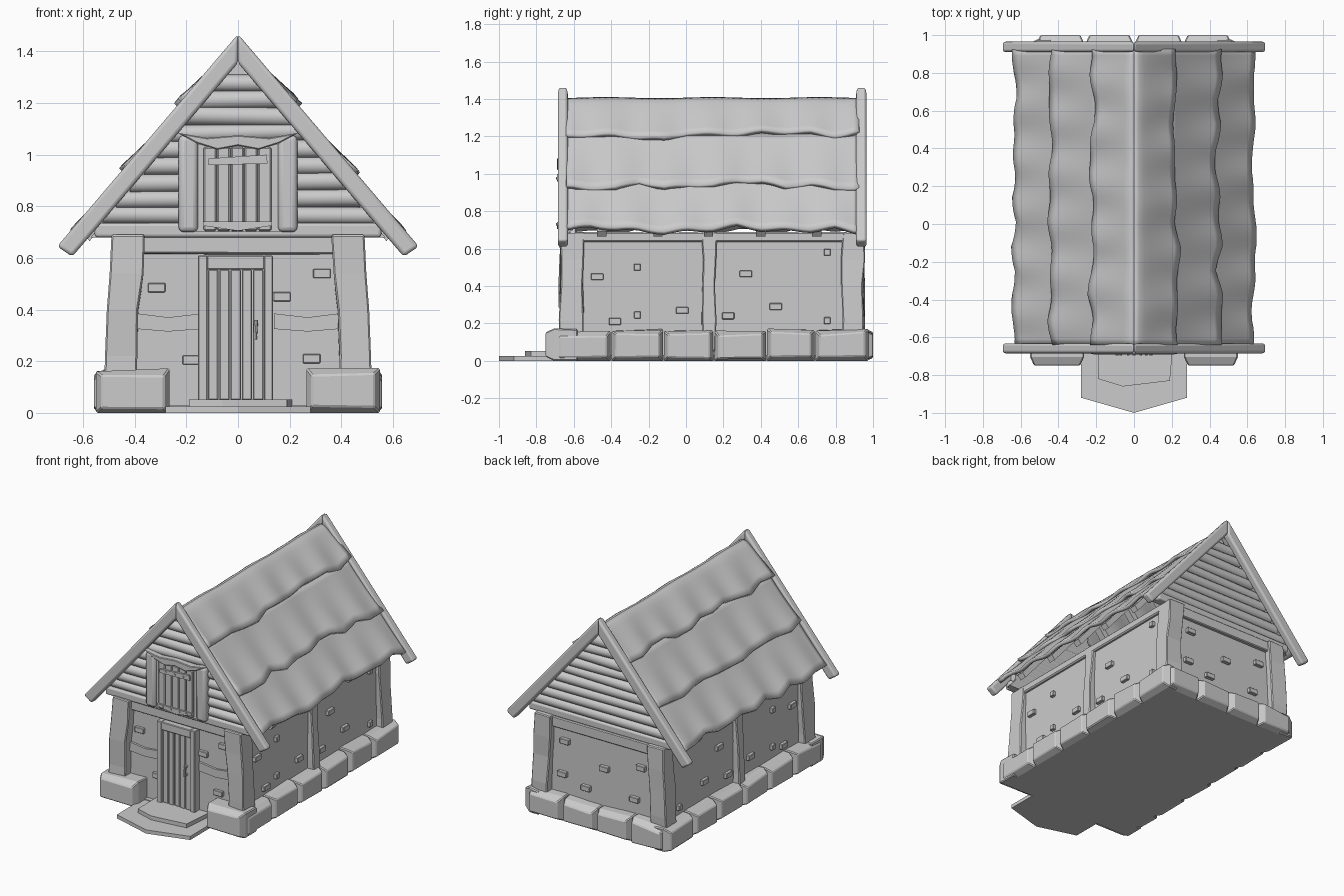
import bpy, bmesh, random
from math import sin, sqrt, pi, atan2
from mathutils import Matrix, Vector

if "Cube" in bpy.data.objects:
    bpy.data.objects.remove(bpy.data.objects["Cube"])

random.seed(4)
smooth = []


def finish(name, bm, bevel=0, seg=1, soft=False):
    bmesh.ops.recalc_face_normals(bm, faces=bm.faces)
    me = bpy.data.meshes.new(name)
    bm.to_mesh(me)
    bm.free()
    ob = bpy.data.objects.new(name, me)
    bpy.context.collection.objects.link(ob)
    if bevel:
        m = ob.modifiers.new("bevel", 'BEVEL')
        m.width, m.segments = bevel, seg
    if soft:
        smooth.append(ob)
    return ob


def box(name, x, y, z, bevel=0, jit=0, seg=1, soft=False):
    bm = bmesh.new()
    bmesh.ops.create_cube(bm, size=1)
    for v in bm.verts:
        v.co = [a[0] + (c + .5) * (a[1] - a[0]) for a, c in zip((x, y, z), v.co)]
        v.co += Vector([random.uniform(-jit, jit) for _ in range(3)])
    return finish(name, bm, bevel, seg, soft)


def prism(name, pts, a, b, axis='y', bevel=0, seg=1, soft=False):
    """Extrude a 2D outline from a to b along y (xz outline) or z (xy outline)."""
    bm = bmesh.new()
    put = (lambda p, t: (p[0], t, p[1])) if axis == 'y' else (lambda p, t: (p[0], p[1], t))
    A = [bm.verts.new(put(p, a)) for p in pts]
    B = [bm.verts.new(put(p, b)) for p in pts]
    bm.faces.new(A)
    bm.faces.new(B)
    for i in range(len(pts)):
        j = (i + 1) % len(pts)
        bm.faces.new((A[i], A[j], B[j], B[i]))
    return finish(name, bm, bevel, seg, soft)


def rod(name, p, q, r, sides=12):
    p, q = Vector(p), Vector(q)
    bm = bmesh.new()
    rot = (q - p).to_track_quat('Z', 'Y').to_matrix().to_4x4()
    bmesh.ops.create_cone(bm, cap_ends=True, segments=sides, radius1=r, radius2=r,
                          depth=(q - p).length, matrix=Matrix.Translation((p + q) / 2) @ rot)
    return finish(name, bm, soft=True)


def stone(name, x, y, z, out):
    """Block whose outward face is inset and bulges out."""
    bm = bmesh.new()
    bmesh.ops.create_cube(bm, size=1)
    for v in bm.verts:
        v.co = [a[0] + (c + .5) * (a[1] - a[0]) for a, c in zip((x, y, z), v.co)]
        if v.co.z > .1:
            v.co.z += random.uniform(-.008, .008)
    out = Vector(out)
    f = [f for f in bm.faces if f.normal.dot(out) > .9] or \
        [max(bm.faces, key=lambda f: f.calc_center_median().dot(out))]
    bm.normal_update()
    bmesh.ops.inset_region(bm, faces=f, thickness=.03, depth=0)
    for v in f[0].verts:
        v.co += out * .045 + Vector((0, 0, random.uniform(-.01, .006)))
    return finish(name, bm, .006)


def post(name, sx, y0, y1):
    """Rough tapering corner or wall post with a wobbling outline."""
    bm = bmesh.new()
    rings = []
    for z, w in ((0.05, .52), (.22, .515), (.40, .508), (.54, .497), (.69, .49)):
        j = lambda: random.uniform(-.008, .008)
        inner = w - .125
        rings.append([bm.verts.new((sx * x, y + j(), z)) for x, y in
                      ((inner + j(), y0), (w, y0), (w, y1), (inner, y1))])
    for a, b in zip(rings, rings[1:]):
        for i in range(4):
            bm.faces.new((a[i], a[(i + 1) % 4], b[(i + 1) % 4], b[i]))
    bm.faces.new(rings[0])
    bm.faces.new(rings[-1])
    return finish(name, bm, .006)


# Walls and floor
box("walls", (-.47, .47), (-.61, .905), (.0, .68))
box("floor_slab", (-.51, .51), (-.64, .95), (.0, .03))

# Foundation stones
ys = (-.70, -.40, -.12, .15, .43, .69, .98)
for s in (-1, 1):
    for a, b in zip(ys, ys[1:]):
        stone("side_stone", sorted((s * .44, s * .512)), (a + .003, b - .003), (0, .165), (s, 0, 0))
    stone("front_stone", sorted((s * .265, s * .55)), (-.705, -.58), (0, .168), (0, -1, 0))
xs = (-.52, -.26, 0, .26, .52)
for a, b in zip(xs, xs[1:]):
    stone("back_stone", (a + .003, b - .003), (.87, .955), (0, .165), (0, 1, 0))

# Posts and top plates
for s in (-1, 1):
    post("front_post", s, -.675, -.55)
    post("middle_post", s, .085, .16)
    post("back_post", s, .835, .95)
    box("side_plate", sorted((s * .42, s * .49)), (-.6, .9), (.635, .69), .008)
box("front_plate", (-.40, .40), (-.64, -.58), (.615, .685), .006, .004)
box("back_plate", (-.40, .40), (.88, .93), (.615, .685), .006, .004)

# Sagging mid boards beside the door
for s in (-1, 1):
    prism("front_mid_board", [(s * .39, .325), (s * .27, .315), (s * .14, .325), (s * .14, .385),
                              (s * .27, .37), (s * .39, .385)], -.625, -.60)

# Exposed bricks
def brick(name, u, z, w, place):
    x, y = place(u, w)
    box(name, x, y, (z - .018, z + .018), .003)

for u, z in ((-.315, .485), (-.18, .205), (.17, .45), (.325, .54), (.285, .21)):
    brick("front_brick", u, z, .034, lambda u, w: ((u - w, u + w), (-.63, -.6)))
for u, z in ((-.3, .5), (.28, .53), (-.25, .27), (.12, .25), (.3, .3), (-.02, .42)):
    brick("back_brick", u, z, .034, lambda u, w: ((u - w, u + w), (.89, .93)))
for s in (-1, 1):
    for u, z, w in ((-.475, .45, .033), (-.26, .5, .018), (-.38, .21, .033), (-.26, .245, .018),
                    (-.02, .27, .033), (.32, .465, .033), (.225, .24, .033), (.48, .29, .033),
                    (.755, .58, .018), (.755, .215, .018)):
        brick("side_brick", u, z, w, lambda u, w: (sorted((s * .46, s * .492)), (u - w, u + w)))

# Doorstep slabs
prism("lower_step", [(-.28, -.6), (.28, -.6), (.28, -.92), (0, -1), (-.28, -.92)], 0, .025, 'z')
prism("upper_step", [(-.19, -.6), (.21, -.6), (.19, -.83), (-.06, -.86), (-.19, -.82)], .02, .052, 'z')

# Door
for x0, x1 in ((-.155, -.118), (.10, .135)):
    box("door_jamb", (x0, x1), (-.665, -.6), (.04, .61), .004)
box("door_lintel", (-.12, .102), (-.665, -.6), (.555, .61), .004)
for i in range(5):
    x = -.118 + i * .0436
    box("door_plank", (x + .002, x + .0416), (-.65 - random.uniform(0, .006), -.6), (.05, .555), .004)
rod("door_handle", (.065, -.675, .285), (.07, -.675, .36), .008, 8)
for z in (.295, .35):
    rod("handle_mount", (.067, -.64, z), (.067, -.675, z), .009, 8)

# Gable ends: backing panel and stacked logs
for name, y, d in (("front", -.62, -1), ("back", .885, 1)):
    prism(name + "_gable_panel", [(-.57, .68), (.57, .68), (0, 1.365)], y, y - d * .03)
    box(name + "_gable_beam", (-.555, .555), sorted((y - d * .02, y + d * .035)), (.68, .735), .012, seg=3, soft=True)
    for i in range(9):
        z = .765 + i * .064
        h = (1.395 - z) / 1.2
        t = random.uniform(-.006, .006)
        rod(name + "_gable_log", (-h, y, z - t), (h, y, z + t), .035 + random.uniform(-.002, .003))

# Loft shutter with frame
for s in (-1, 1):
    box("shutter_post", sorted((s * .155, s * .23)), (-.685, -.61), (.70, 1.075), .02, seg=3, soft=True)
prism("shutter_lintel", [(-.235, 1.085), (-.16, 1.045), (-.08, 1.02), (0, 1.035), (.08, 1.02), (.16, 1.045),
                         (.235, 1.085), (.12, 1.065), (0, 1.075), (-.12, 1.065)], -.69, -.61, bevel=.004)
box("shutter_backing", (-.16, .16), (-.665, -.61), (.70, 1.04))
for i in range(5):
    x = -.135 + i * .053
    box("shutter_plank", (x + .001, x + .052), (-.677 - random.uniform(0, .004), -.65), (.705, 1.03), .006)
prism("upper_strap", [(-.115, .96), (.115, .965), (.11, 1.0), (-.115, .985)], -.69, -.67)
prism("lower_strap", [(-.135, .725), (0, .705), (.13, .725), (.13, .742), (-.135, .742)], -.69, -.67)
for x, z in [(x, .977) for x in (-.07, 0, .065)] + [(x, .73) for x in (-.09, -.03, .035, .09)]:
    rod("strap_nail", (x, -.695, z), (x, -.68, z), .007, 8)

# Barge boards
for y0, y1 in ((-.685, -.632), (.91, .965)):
    for s in (-1, 1):
        prism("barge_board", [(0, 1.467), (s * .70, .645), (s * .642, .605), (0, 1.355)],
              y0, y1, bevel=.014, seg=3, soft=True)


# Roof: three overlapping wavy courses per slope
def roof_z(x):
    return 1.455 - 1.2 * sqrt(x * x + .0016)


def course(s, x0, x1, lift, ph):
    bm = bmesh.new()
    n, m = 48, 8
    steps = [random.uniform(-.018, .018) for _ in range(n // 4 + 2)]
    rows = []
    for i in range(n + 1):
        y = -.64 + 1.565 * i / n
        k, f = i // 4, (i % 4) / 4
        edge = steps[k] * (1 - f) + steps[k + 1] * f
        row = []
        for j in range(m + 1):
            t = j / m
            x = x0 + (x1 + edge - x0) * t
            wave = .010 * sin(y * 23 + ph) * t + .005 * sin(y * 11) * (1 - t * t)
            o = lift * t * t + wave
            row.append(bm.verts.new((s * (x + o * .6 * min(1, x / .1)), y, roof_z(x) + o * .6)))
        rows.append(row)
    for a, b in zip(rows, rows[1:]):
        for j in range(m):
            q = (a[j], a[j + 1], b[j + 1], b[j])
            bm.faces.new(q if s < 0 else q[::-1])
    bmesh.ops.recalc_face_normals(bm, faces=bm.faces)
    if sum(f.normal.z for f in bm.faces) < 0:
        bmesh.ops.reverse_faces(bm, faces=bm.faces)
    me = bpy.data.meshes.new("roof_course")
    bm.to_mesh(me)
    bm.free()
    ob = bpy.data.objects.new("roof_course", me)
    bpy.context.collection.objects.link(ob)
    sol = ob.modifiers.new("thickness", 'SOLIDIFY')
    sol.thickness, sol.offset = .026, -1
    smooth.append(ob)


for s in (-1, 1):
    course(s, .40, .625, .018, 1 + s)
    course(s, .19, .435, .026, 2.5 + s)
    course(s, 0, .21, .026, 4 + s)
    # Rafters under the eaves
    for y in (-.45, -.15, .12, .4, .7):
        prism("rafter", [(s * .05, 1.35), (s * .60, .695), (s * .575, .665), (s * .05, 1.29)], y - .025, y + .025)

# Smooth shading on rounded parts
bpy.ops.object.select_all(action='DESELECT')
for ob in smooth:
    ob.select_set(True)
bpy.context.view_layer.objects.active = smooth[0]
bpy.ops.object.shade_smooth_by_angle(angle=.7)
